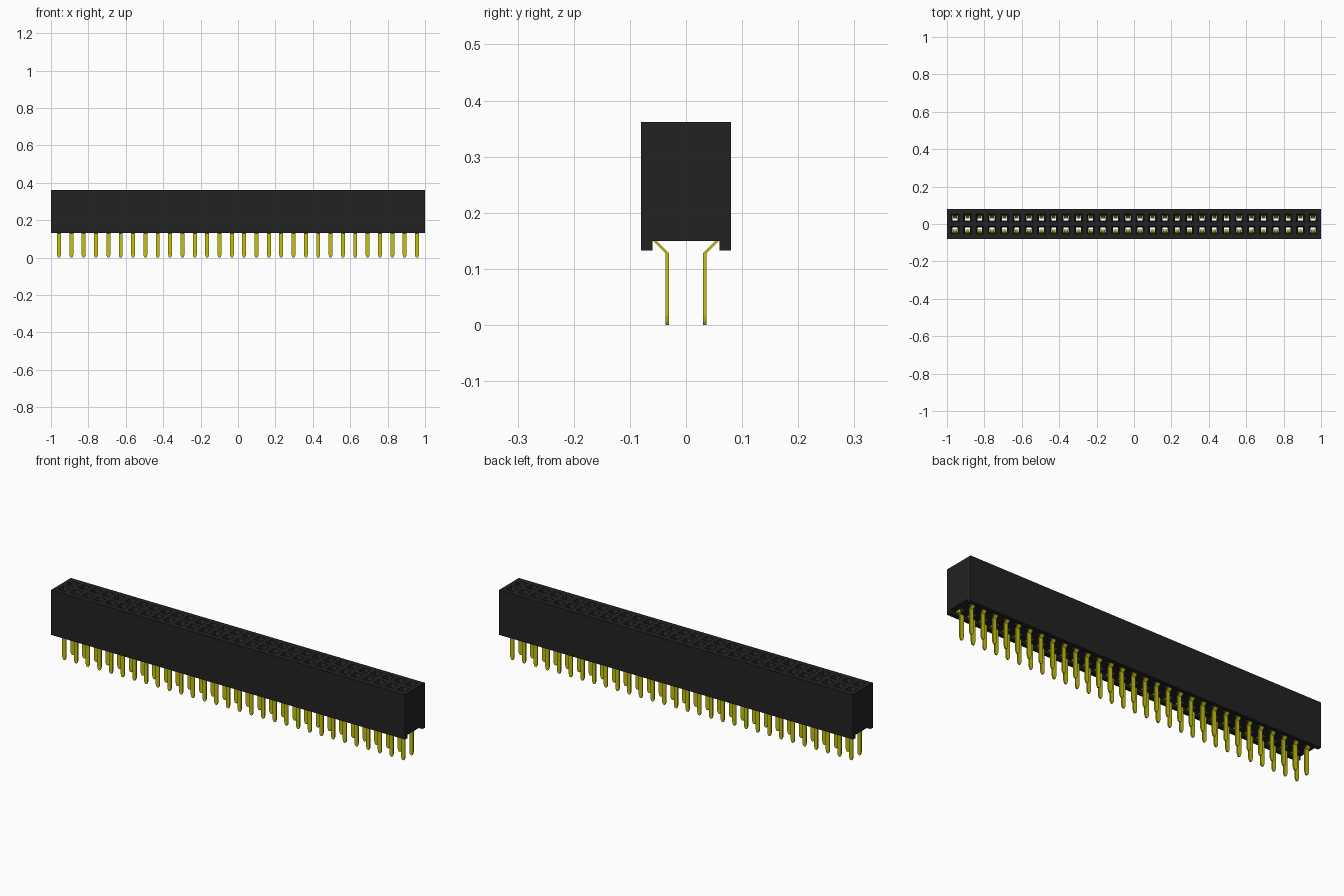
import bpy, bmesh

cube = bpy.data.objects.get("Cube")
if cube:
    bpy.data.objects.remove(cube, do_unlink=True)

COUNT, PITCH = 30, 0.066
HALF_L, HALF_W = 1.0, 0.08
TOP, SHELF, FOOT = 0.362, 0.15, 0.133
LEG_Y = 0.033
XS = [(i - (COUNT - 1) / 2) * PITCH for i in range(COUNT)]


def material(name, rgb):
    m = bpy.data.materials.new(name)
    m.use_nodes = True
    m.diffuse_color = (*rgb, 1)
    m.node_tree.nodes["Principled BSDF"].inputs["Base Color"].default_value = (*rgb, 1)
    return m


def finish(bm, name, mat):
    bmesh.ops.remove_doubles(bm, verts=bm.verts, dist=0.00005)
    bmesh.ops.recalc_face_normals(bm, faces=bm.faces)
    mesh = bpy.data.meshes.new(name)
    bm.to_mesh(mesh)
    bm.free()
    mesh.materials.append(mat)
    ob = bpy.data.objects.new(name, mesh)
    bpy.context.collection.objects.link(ob)


def bridge(bm, loops):
    rings = [[bm.verts.new(p) for p in loop] for loop in loops]
    for a, b in zip(rings, rings[1:]):
        for i in range(len(a)):
            j = (i + 1) % len(a)
            bm.faces.new((a[i], a[j], b[j], b[i]))
    return rings


def rect(x0, x1, y0, y1, z, side):
    return [(x0, side * y0, z), (x1, side * y0, z), (x1, side * y1, z), (x0, side * y1, z)]


black = material("black plastic", (0.016, 0.016, 0.016))
gold = material("gold metal", (0.56, 0.54, 0.004))

# Housing: outer skin with a channel along the underside
bm = bmesh.new()
half = [(0.06, SHELF), (0.06, FOOT), (HALF_W, FOOT), (HALF_W, TOP)]
profile = half + [(-y, z) for y, z in reversed(half)]
ends = [[bm.verts.new((x, y, z)) for y, z in profile] for x in (-HALF_L, HALF_L)]
for i in range(len(profile) - 1):
    if i != 3:
        bm.faces.new((ends[0][i], ends[0][i + 1], ends[1][i + 1], ends[1][i]))
for e in ends:
    bm.faces.new(e)

# Housing: one funnelled socket per cell, open through to the channel
for side in (-1, 1):
    for i, x in enumerate(XS):
        x0 = -HALF_L if i == 0 else x - PITCH / 2
        x1 = HALF_L if i == COUNT - 1 else x + PITCH / 2

        def square(r, z):
            return rect(x - r, x + r, LEG_Y - r, LEG_Y + r, z, side)

        def chamber(z):
            return rect(x - 0.014, x + 0.014, 0.018, 0.059, z, side)

        bridge(bm, [rect(x0, x1, 0, HALF_W, TOP, side),
                    square(0.021, TOP), square(0.013, 0.345), square(0.013, 0.33),
                    chamber(0.33), chamber(SHELF),
                    rect(x0, x1, 0, 0.06, SHELF, side)])
finish(bm, "housing", black)

# Contacts: flat strip with tapered foot, cranked leg and inner spring leaf
# Each station: inner y, outer y, height, half width
stations = [(0.030, 0.0365, 0.0, 0.004), (0.030, 0.0365, 0.006, 0.008),
            (0.030, 0.0365, 0.016, 0.0105), (0.030, 0.0365, 0.128, 0.0105),
            (0.052, 0.0585, 0.150, 0.0105), (0.052, 0.0585, 0.21, 0.0105),
            (0.040, 0.0455, 0.29, 0.0095), (0.046, 0.0515, 0.325, 0.0095)]
for side, name in ((-1, "front_contacts"), (1, "back_contacts")):
    bm = bmesh.new()
    for x in XS:
        rings = bridge(bm, [rect(x - w, x + w, a, b, z, side) for a, b, z, w in stations])
        bm.faces.new(rings[0])
        bm.faces.new(rings[-1])
    finish(bm, name, gold)
